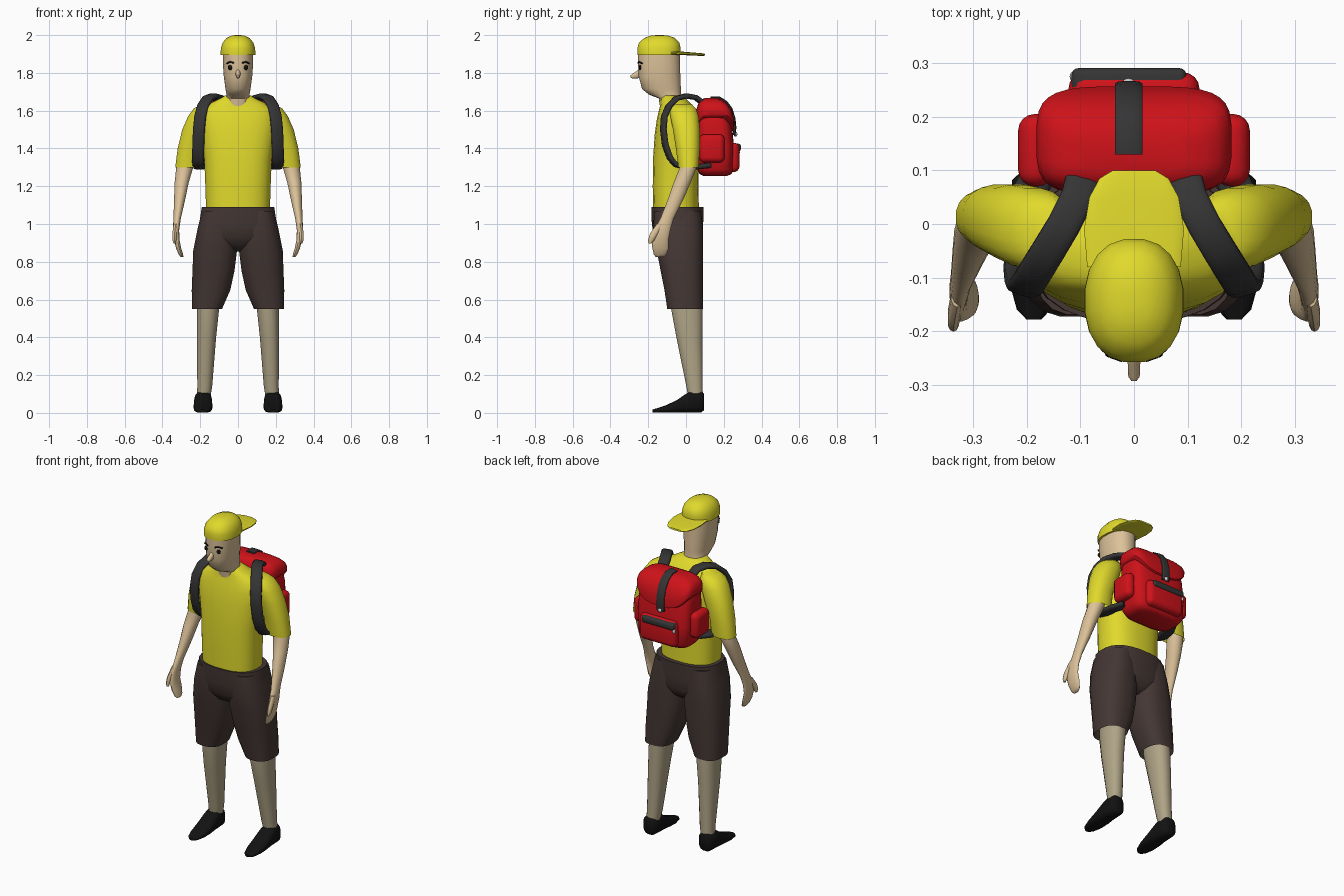
import bpy, bmesh, math
from mathutils import Vector as V

def mat(name, *c):
    m = bpy.data.materials.new(name)
    m.diffuse_color = (*c, 1)
    return m

YELLOW = mat("yellow_cloth", .75, .70, .025)
BROWN = mat("brown_cloth", .058, .038, .034)
SKIN = mat("skin", .72, .54, .32)
LEG = mat("leg_skin", .43, .37, .24)
RED = mat("red_fabric", .62, .006, .01)
DARK = mat("dark_webbing", .035, .035, .035)
BLACK = mat("black", .006, .006, .006)
METAL = mat("metal", .6, .6, .6)

def finish(name, bm, m, mirror=False, angle=50):
    bmesh.ops.recalc_face_normals(bm, faces=bm.faces)
    me = bpy.data.meshes.new(name)
    bm.to_mesh(me)
    bm.free()
    ob = bpy.data.objects.new(name, me)
    bpy.context.collection.objects.link(ob)
    me.materials.append(m)
    if mirror:
        ob.modifiers.new("mirror", 'MIRROR')
    bpy.ops.object.select_all(action='DESELECT')
    ob.select_set(True)
    bpy.context.view_layer.objects.active = ob
    bpy.ops.object.shade_smooth_by_angle(angle=math.radians(angle))
    return ob

def skin(name, rings, m, n=20, p=2.0, caps=(1, 1), mirror=False):
    """Bridge super-ellipse rings, each given as centre, half-axis u, half-axis v."""
    bm = bmesh.new()
    loops = []
    for c, u, v in rings:
        loop = []
        for i in range(n):
            a = 2 * math.pi * (i + .5) / n
            ca, sa = math.cos(a), math.sin(a)
            loop.append(bm.verts.new(c + u * math.copysign(abs(ca) ** (2 / p), ca)
                                     + v * math.copysign(abs(sa) ** (2 / p), sa)))
        loops.append(loop)
    for a, b in zip(loops, loops[1:]):
        for i in range(n):
            j = (i + 1) % n
            bm.faces.new((a[i], a[j], b[j], b[i]))
    if caps[0]:
        bm.faces.new(loops[0])
    if caps[1]:
        bm.faces.new(loops[-1])
    return finish(name, bm, m, mirror)

def loft(name, rings, m, axis='z', **k):
    """Rings are (x, y, z, half width, half depth) stacked along z or y."""
    d = V((0, 1, 0)) if axis == 'z' else V((0, 0, 1))
    return skin(name, [(V(r[:3]), V((r[3], 0, 0)), d * r[4]) for r in rings], m, **k)

def band(name, pts, side, w, t, m, mirror=False):
    """Flat webbing swept along points; side is the width direction."""
    P = [V(q) for q in pts]
    rings = []
    for i, c in enumerate(P):
        tan = (P[min(i + 1, len(P) - 1)] - P[max(i - 1, 0)]).normalized()
        u = V(side)
        u = (u - tan * u.dot(tan)).normalized()
        rings.append((c, u * w, tan.cross(u) * t))
    return skin(name, rings, m, n=12, p=3, mirror=mirror)

def box(name, lo, hi, m, r, mirror=False):
    """Rounded box between two corners."""
    lo, hi = V(lo), V(hi)
    bm = bmesh.new()
    bmesh.ops.create_cube(bm, size=1)
    for v in bm.verts:
        v.co = V(a * b for a, b in zip(v.co, hi - lo)) + (lo + hi) / 2
    bmesh.ops.bevel(bm, geom=bm.edges[:], offset=r, segments=4, profile=.5, affect='EDGES')
    return finish(name, bm, m, mirror)

def ball(name, c, s, m, mirror=False):
    bm = bmesh.new()
    bmesh.ops.create_uvsphere(bm, u_segments=16, v_segments=10, radius=1)
    for v in bm.verts:
        v.co = V(a * b for a, b in zip(v.co, s)) + V(c)
    return finish(name, bm, m, mirror)

# Head, neck and face
loft("head", [(0, -.08, 1.60, .065, .055), (0, -.085, 1.665, .064, .06), (0, -.112, 1.685, .062, .085),
              (0, -.13, 1.715, .067, .104), (0, -.14, 1.78, .076, .111), (0, -.143, 1.85, .081, .113),
              (0, -.143, 1.93, .081, .111)], SKIN, p=2.3)
loft("nose", [(0, -.24, 1.80, .014, .028), (0, -.262, 1.79, .012, .02), (0, -.285, 1.782, .011, .012),
              (0, -.293, 1.782, .005, .006)], SKIN, axis='y', n=12)
ball("eye", (.041, -.243, 1.828), (.013, .007, .013), BLACK, True)
band("eyebrow", [(.022, -.254, 1.853), (.042, -.247, 1.858), (.06, -.232, 1.85)], (0, 0, 1), .004, .004, BLACK, True)

# Cap worn backwards
loft("cap", [(0, -.143, 1.895, .093, .114), (0, -.143, 1.93, .092, .116), (0, -.142, 1.96, .082, .108),
             (0, -.14, 1.985, .062, .082), (0, -.14, 1.998, .032, .045), (0, -.14, 2.0, .01, .012)], YELLOW, p=2.3)
loft("cap_brim", [(0, -.08, 1.905, .088, .01), (0, -.01, 1.903, .094, .009), (0, .05, 1.899, .084, .008),
                  (0, .085, 1.897, .065, .007), (0, .1, 1.896, .04, .005)], YELLOW, axis='y', p=3)

# Shirt
loft("shirt_body", [(0, -.053, 1.07, .17, .122), (0, -.055, 1.2, .174, .122), (0, -.053, 1.35, .18, .122),
                    (0, -.05, 1.48, .2, .116), (0, -.048, 1.56, .205, .106), (0, -.048, 1.61, .19, .094),
                    (0, -.055, 1.64, .145, .08), (0, -.07, 1.67, .085, .064), (0, -.075, 1.68, .07, .058)],
     YELLOW, n=24, p=2.5)
loft("shirt_sleeve", [(.262, .013, 1.30, .071, .054), (.25, .01, 1.4, .07, .064), (.218, .002, 1.5, .078, .072),
                      (.19, -.008, 1.57, .075, .076), (.17, -.015, 1.61, .066, .07), (.15, -.02, 1.635, .045, .05)],
     YELLOW, p=2.3, caps=(0, 1), mirror=True)

# Arms and hands
loft("arm", [(.25, .01, 1.45, .05, .05), (.282, .012, 1.30, .046, .046), (.298, -.02, 1.22, .038, .046),
             (.309, -.055, 1.13, .03, .042), (.322, -.1, 1.03, .02, .036), (.328, -.125, .97, .017, .044),
             (.325, -.137, .92, .015, .046), (.314, -.135, .87, .014, .044), (.302, -.137, .838, .012, .034),
             (.296, -.14, .825, .007, .02)], SKIN, n=16, mirror=True)
loft("thumb", [(.33, -.135, 1.0, .012, .02), (.336, -.168, .95, .012, .022), (.337, -.184, .915, .011, .017),
               (.335, -.19, .898, .006, .008)], SKIN, n=10, mirror=True)

# Shorts
loft("shorts_hips", [(0, -.045, 1.09, .193, .139), (0, -.045, 1.0, .207, .137), (0, -.04, .93, .215, .13),
                     (0, -.035, .88, .16, .1), (0, -.03, .855, .06, .06)], BROWN, n=24, p=2.5)
loft("shorts_leg", [(.164, -.005, .55, .08, .095), (.143, -.012, .65, .103, .103), (.13, -.022, .75, .112, .113),
                    (.121, -.032, .86, .117, .124), (.113, -.042, .97, .103, .132), (.105, -.045, 1.07, .086, .125)],
     BROWN, p=2.6, caps=(0, 1), mirror=True)

# Legs and shoes
loft("leg", [(.184, .052, .07, .036, .038), (.176, .045, .14, .04, .044), (.167, .018, .4, .052, .07),
             (.158, .005, .55, .059, .085), (.15, 0, .68, .062, .085)], LEG, n=16, p=2.3, mirror=True)
loft("shoe", [(.185, .094, .058, .03, .045), (.185, .082, .057, .043, .055), (.185, .02, .057, .047, .056),
              (.185, -.01, .048, .048, .047), (.185, -.05, .034, .05, .033), (.186, -.11, .02, .047, .019),
              (.187, -.16, .012, .032, .011), (.187, -.178, .01, .014, .007)], BLACK, axis='y', n=16, p=2.8, mirror=True)

# Backpack body and flap
loft("pack_body", [(0, .155, 1.255, .125, .065), (0, .156, 1.265, .15, .085), (0, .157, 1.29, .168, .097),
                   (0, .155, 1.4, .176, .1), (0, .15, 1.52, .172, .094), (0, .143, 1.6, .165, .083),
                   (0, .14, 1.65, .13, .05)], RED, n=32, p=4)
flap = loft("pack_flap", [(0, .155, 1.487, .17, .085), (0, .156, 1.495, .18, .1), (0, .155, 1.54, .182, .102),
                          (0, .148, 1.6, .176, .094), (0, .14, 1.64, .158, .075), (0, .135, 1.658, .135, .056),
                          (0, .133, 1.666, .1, .035)], RED, n=32, p=4)
for v in flap.data.vertices:
    k = max(0, (1.66 - v.co.z) / .17)
    v.co.z += k * .085 * min(1, abs(v.co.x) / .175) ** 3

# Backpack pockets
box("pack_side_pocket", (.15, .07, 1.325), (.216, .205, 1.475), RED, .03, True)
box("pack_front_pocket", (-.122, .2, 1.275), (.122, .283, 1.43), RED, .03)
box("pocket_zip_band", (-.117, .235, 1.385), (.098, .291, 1.425), DARK, .014)
ball("zip_pull", (-.112, .275, 1.38), (.008, .01, .014), METAL)

# Flap strap and buckle
band("flap_strap", [(-.01, .13, 1.667), (-.01, .175, 1.668), (-.01, .212, 1.645), (-.01, .238, 1.61),
                    (-.01, .254, 1.56), (-.01, .259, 1.51), (-.01, .254, 1.47)], (1, 0, 0), .026, .008, DARK)
ball("flap_buckle", (-.01, .262, 1.475), (.012, .01, .012), METAL)

# Shoulder straps
band("shoulder_strap", [(.095, .09, 1.64), (.105, .05, 1.67), (.13, .0, 1.678), (.16, -.05, 1.665),
                        (.185, -.09, 1.625), (.2, -.115, 1.57), (.207, -.12, 1.5), (.21, -.11, 1.42),
                        (.212, -.085, 1.35), (.21, -.055, 1.315), (.205, 0, 1.302), (.195, .06, 1.303),
                        (.165, .12, 1.31)], (1, .3, 0), .032, .014, DARK, True)
